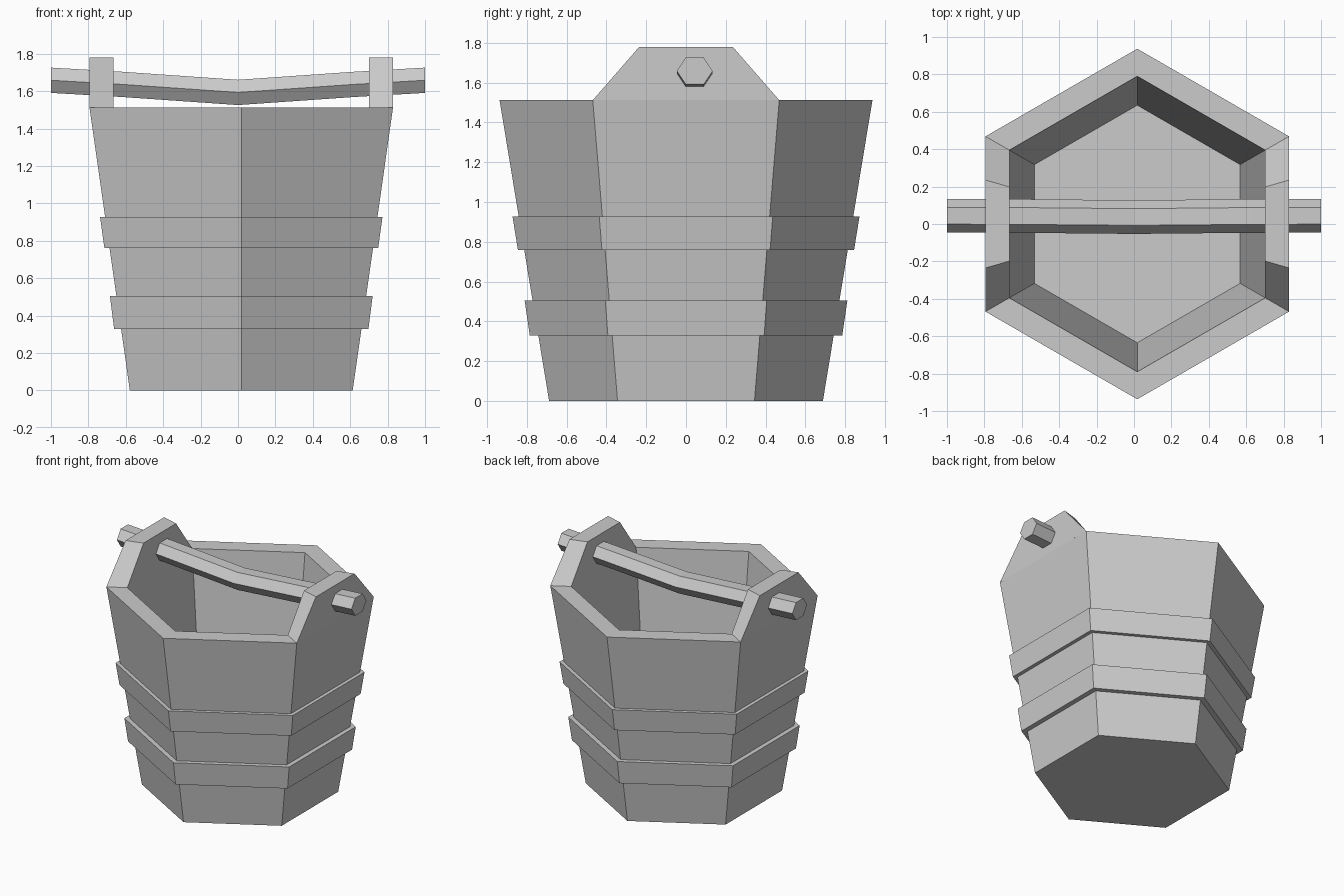
import bpy, bmesh
from math import cos, sin, radians

if "Cube" in bpy.data.objects:
    bpy.data.objects.remove(bpy.data.objects["Cube"])

CX = 0.0175  # bucket axis


def hexagon(r, z):
    return [(CX + r * cos(radians(30 + 60 * k)), r * sin(radians(30 + 60 * k)), z)
            for k in range(6)]


def loft(name, rings, closed=False):
    """Skin a list of equal-sized point rings; cap the ends unless closed."""
    bm = bmesh.new()
    loops = [[bm.verts.new(p) for p in ring] for ring in rings]
    n = len(loops[0])
    pairs = list(zip(loops, loops[1:]))
    if closed:
        pairs.append((loops[-1], loops[0]))
    else:
        bm.faces.new(loops[0])
        bm.faces.new(loops[-1])
    for a, b in pairs:
        for i in range(n):
            j = (i + 1) % n
            bm.faces.new((a[i], a[j], b[j], b[i]))
    bmesh.ops.recalc_face_normals(bm, faces=bm.faces)
    mesh = bpy.data.meshes.new(name)
    bm.to_mesh(mesh)
    bm.free()
    obj = bpy.data.objects.new(name, mesh)
    bpy.context.collection.objects.link(obj)
    return obj


# Tapered hollow body: outer wall, rim, inner wall, floor
loft("bucket_body", [hexagon(r, z) for r, z in
                     [(0.688, 0), (0.937, 1.512), (0.79, 1.512), (0.635, 0.12)]])

# Two hoops around the body
for name, z0, r0, z1, r1 in [("lower_hoop", 0.328, 0.785, 0.505, 0.811),
                             ("upper_hoop", 0.76, 0.845, 0.928, 0.872)]:
    loft(name, [hexagon(r, z) for r, z in
                [(r0, z0), (r1, z1), (r1 - 0.06, z1), (r0 - 0.06, z0)]], closed=True)

# Raised ears that hold the handle
for name, side in [("left_ear", -1), ("right_ear", 1)]:
    rings = []
    for x, low, high in [(0.8115, 0.4685, 0.235), (0.684, 0.395, 0.198)]:
        rings.append([(CX + side * x, y, z) for y, z in
                      [(-low, 1.512), (low, 1.512), (high, 1.78), (-high, 1.78)]])
    loft(name, rings)

# Six-sided sagging handle bar
path = [(-1, 0.044, 1.658), (-0.62, 0.043, 1.636), (0, 0.037, 1.593),
        (0.62, 0.043, 1.636), (1, 0.044, 1.658)]
loft("handle", [[(x, y + 0.09 * cos(radians(60 * k)), z + 0.078 * sin(radians(60 * k)))
                 for k in range(6)] for x, y, z in path])
